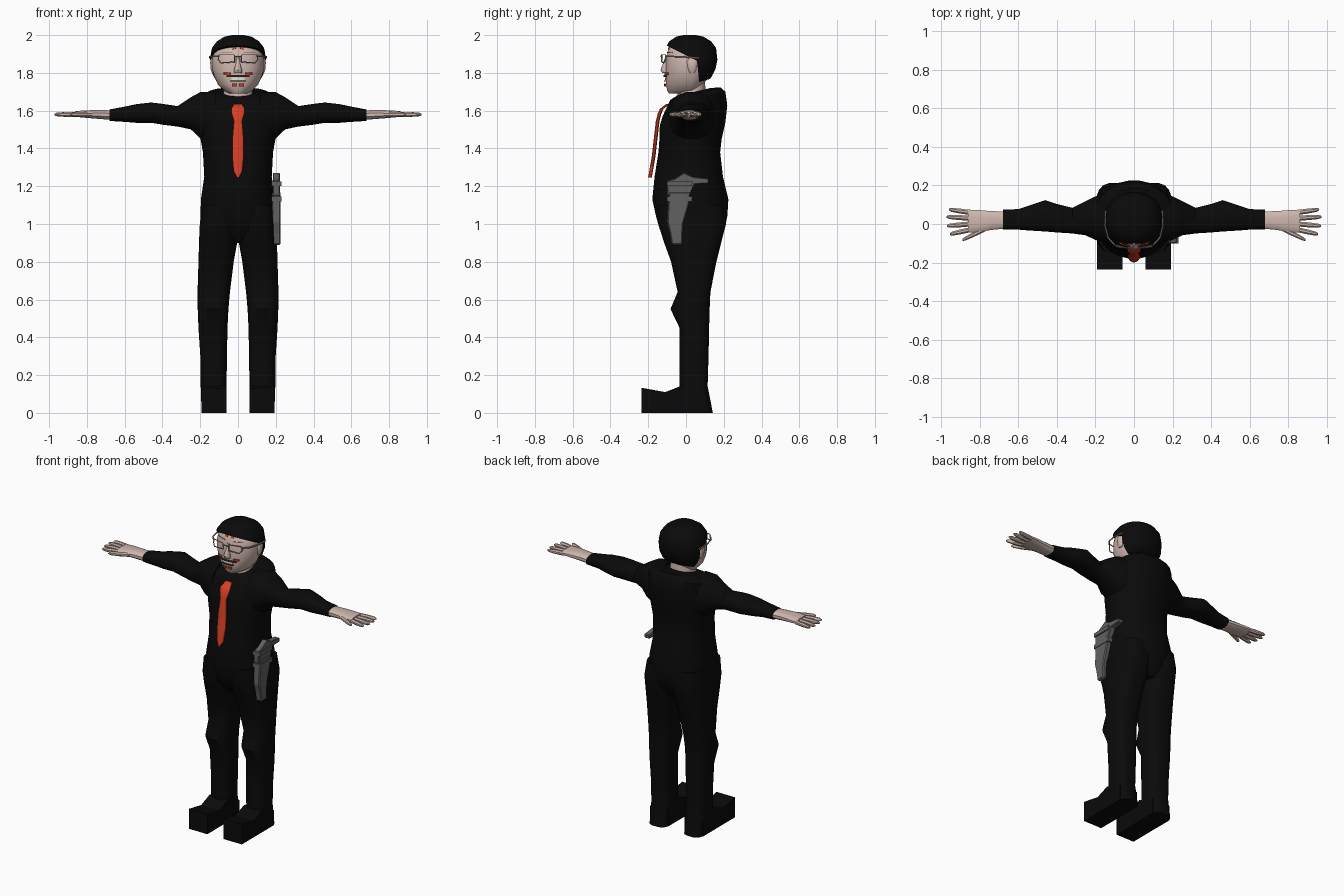
import bpy, bmesh, math
from mathutils import Vector

if "Cube" in bpy.data.objects:
    bpy.data.objects.remove(bpy.data.objects["Cube"])


def material(name, r, g, b):
    m = bpy.data.materials.new(name)
    m.diffuse_color = (r, g, b, 1)
    m.use_nodes = True
    m.node_tree.nodes["Principled BSDF"].inputs["Base Color"].default_value = m.diffuse_color
    return m


BLACK = material("black cloth", 0.003, 0.003, 0.003)
SKIN = material("skin", 0.62, 0.47, 0.42)
RED = material("red", 0.68, 0.05, 0.018)
GREY = material("gun grey", 0.12, 0.12, 0.12)
FRAME = material("spectacle tan", 0.36, 0.29, 0.26)
WHITE = material("teeth white", 0.8, 0.8, 0.78)
DARK = material("moustache brown", 0.05, 0.03, 0.025)


def finish(name, bm, mat, angle=40):
    bmesh.ops.recalc_face_normals(bm, faces=bm.faces)
    me = bpy.data.meshes.new(name)
    bm.to_mesh(me)
    bm.free()
    me.materials.append(mat)
    ob = bpy.data.objects.new(name, me)
    bpy.context.collection.objects.link(ob)
    bpy.ops.object.select_all(action='DESELECT')
    ob.select_set(True)
    bpy.context.view_layer.objects.active = ob
    if angle:
        bpy.ops.object.shade_smooth_by_angle(angle=math.radians(angle))
    return ob


def power(v, n):
    return math.copysign(abs(v) ** (2 / n), v)


def loft(secs, axis='Z', n=2.2, sides=20, mid=None, tilt=None):
    """Skin rounded rings; each section is (position, a0, a1, b0, b1)."""
    bm = bmesh.new()
    rings = []
    for t, a0, a1, b0, b1 in secs:
        ca, cb = (a0 + a1) / 2, (b0 + b1) / 2 if mid is None else mid
        ring = []
        for i in range(sides):
            w = 2 * math.pi * (i + 0.5) / sides
            c, s = power(math.cos(w), n), power(math.sin(w), n)
            a = ca + c * (a1 - a0) / 2
            b = cb + s * ((b1 - cb) if s > 0 else (cb - b0))
            p = (t, a, b) if axis == 'X' else (a, b, t + (tilt(t, b) if tilt else 0))
            ring.append(bm.verts.new(p))
        rings.append(ring)
    for r, q in zip(rings, rings[1:]):
        for i in range(sides):
            j = (i + 1) % sides
            bm.faces.new((r[i], r[j], q[j], q[i]))
    bm.faces.new(rings[0])
    bm.faces.new(rings[-1])
    return bm


def flip(bm, s):
    bmesh.ops.scale(bm, vec=(s, 1, 1), verts=bm.verts)
    return bm


def prism(name, outline, x0, x1, mat, bevel=0):
    """Extrude a (y, z) outline from x0 to x1."""
    bm = bmesh.new()
    f = bm.faces.new([bm.verts.new((x0, y, z)) for y, z in outline])
    out = bmesh.ops.extrude_face_region(bm, geom=[f])
    bmesh.ops.translate(bm, vec=(x1 - x0, 0, 0),
                        verts=[v for v in out['geom'] if isinstance(v, bmesh.types.BMVert)])
    if bevel:
        bmesh.ops.bevel(bm, geom=bm.edges[:], offset=bevel, segments=1, affect='EDGES')
    return finish(name, bm, mat, 0)


def wire(name, pts, r, mat, cyclic=False):
    cu = bpy.data.curves.new(name, 'CURVE')
    cu.dimensions = '3D'
    cu.bevel_depth, cu.bevel_resolution = r, 1
    sp = cu.splines.new('POLY')
    sp.points.add(len(pts) - 1)
    for p, co in zip(sp.points, pts):
        p.co = (*co, 1)
    sp.use_cyclic_u = cyclic
    cu.materials.append(mat)
    bpy.context.collection.objects.link(bpy.data.objects.new(name, cu))


# Jacket body, with the shoulder line rising toward the back
def slope(z, y):
    return 0.25 * (y - 0.05) * min(1, max(0, (z - 1.5) / 0.15))


body = [(0.90, .09, -.08, .16), (0.97, .19, -.14, .205), (1.04, .2, -.16, .22),
        (1.13, .198, -.18, .226), (1.25, .18, -.168, .197), (1.38, .187, -.147, .182),
        (1.45, .2, -.142, .19), (1.53, .21, -.14, .21), (1.60, .215, -.125, .22),
        (1.66, .21, -.10, .21), (1.69, .17, -.085, .185), (1.70, .085, -.06, .13)]
finish("jacket", loft([(z, -w, w, f, b) for z, w, f, b in body], mid=.03, tilt=slope, sides=24), BLACK)

# Trousers, shoes, sleeves and hands on both sides
leg = [(0, .06, .193, -.035, .143), (.14, .06, .198, -.035, .115), (.3, .058, .2, -.035, .12),
       (.45, .055, .21, -.035, .123), (.55, .05, .214, -.083, .126), (.64, .042, .215, -.045, .13),
       (.8, .022, .21, -.08, .162), (.91, .002, .207, -.12, .19), (1.0, .0, .203, -.148, .213),
       (1.1, .01, .19, -.15, .2)]
arm = [(.12, -.10, .165, 1.43, 1.70), (.2, -.085, .145, 1.45, 1.70), (.25, -.06, .12, 1.50, 1.672),
       (.32, -.05, .085, 1.515, 1.625), (.4, -.045, .105, 1.525, 1.637), (.46, -.04, .125, 1.535, 1.644),
       (.54, -.035, .098, 1.535, 1.635), (.6, -.03, .078, 1.54, 1.622), (.68, -.03, .075, 1.545, 1.607)]
palm = [(.66, -.024, .066, 1.55, 1.602), (.74, -.032, .068, 1.556, 1.604),
        (.81, -.045, .074, 1.562, 1.602), (.86, -.045, .076, 1.567, 1.598)]
fingers = [(.85, .06, .96, .075), (.85, .03, .972, .037), (.85, 0, .97, -.01),
           (.85, -.03, .955, -.053), (.77, -.025, .89, -.083)]
shoe = [(-.235, 0), (.1, 0), (.1, .1), (-.02, .145), (-.11, .11), (-.235, .133)]
for s, side in ((1, "left"), (-1, "right")):
    finish(side + "_trouser_leg", flip(loft(leg, n=3), s), BLACK)
    prism(side + "_shoe", shoe, s * .06, s * .193, BLACK)
    finish(side + "_sleeve", flip(loft(arm, 'X', 2.4, 16), s), BLACK)
    finish(side + "_palm", flip(loft(palm, 'X', 2.6, 12), s), SKIN)
    for k, (x0, y0, x1, y1) in enumerate(fingers):
        secs = []
        for t, r in ((0, .014), (.5, .014), (.88, .011), (1, .005)):
            y = y0 + (y1 - y0) * t
            secs.append((x0 + (x1 - x0) * t, y - r, y + r, 1.58 - r, 1.58 + r))
        finish(f"{side}_finger_{k + 1}", flip(loft(secs, 'X', 2, 8), s), SKIN)

# Neck and head
finish("neck", loft([(1.62, -.085, .085, -.055, .11), (1.69, -.078, .078, -.045, .105),
                     (1.78, -.075, .075, -.04, .1)]), SKIN)
skull = [(1.69, .05, -.09, .05), (1.705, .075, -.1, .06), (1.74, .108, -.107, .09),
         (1.78, .126, -.108, .125), (1.82, .137, -.108, .145), (1.87, .138, -.105, .155),
         (1.92, .127, -.096, .148), (1.955, .1, -.078, .122), (1.98, .06, -.04, .08),
         (1.988, .02, .0, .04)]
finish("head", loft([(z, -w, w, f, b) for z, w, f, b in skull], mid=.02, sides=28), SKIN)


# Hair shell, trimmed by planes into a crown and a back
def hair(name, cuts):
    g = .012
    bm = loft([(z + (g if z > 1.9 else 0), -w - g, w + g, f - g, b + g)
               for z, w, f, b in skull], mid=.02, sides=28)
    for co, no in cuts:
        cut = bmesh.ops.bisect_plane(bm, geom=bm.verts[:] + bm.edges[:] + bm.faces[:],
                                     plane_co=co, plane_no=no, clear_inner=True)
        bmesh.ops.holes_fill(bm, edges=[e for e in bm.edges if e.is_boundary])
    finish(name, bm, BLACK)


hair("hair_crown", [((0, 0, 1.893), (0, .5, 1))])
hair("hair_back", [((0, .065, 1.8), (0, 1, .1)), ((0, .1, 1.76), (0, -.3, 1))])

# Nose and ears
nose = [(1.80, -.022, .022, -.126, -.09), (1.815, -.022, .022, -.135, -.09),
        (1.85, -.012, .012, -.122, -.09), (1.89, -.008, .008, -.108, -.09)]
finish("nose", loft(nose, sides=10), SKIN)
for s, side in ((1, "left"), (-1, "right")):
    ear = [(1.80, .125, .138, .02, .045), (1.82, .125, .146, .01, .055),
           (1.86, .125, .148, .005, .062), (1.88, .125, .14, .015, .05)]
    finish(side + "_ear", flip(loft(ear, sides=10), s), SKIN)


# Painted details follow the curve of the face
def face_y(x, z, lift):
    for (z0, w0, f0, _), (z1, w1, f1, _) in zip(skull, skull[1:]):
        if z0 <= z <= z1:
            t = (z - z0) / (z1 - z0)
            w, f = w0 + (w1 - w0) * t, f0 + (f1 - f0) * t
            return .02 - (.02 - f) * (1 - abs(x / w) ** 2.2) ** (1 / 2.2) - lift


def patch(name, x0, x1, z0, z1, mat, lift=.004):
    bm = bmesh.new()
    cols = [[bm.verts.new((x, face_y(x, z, lift), z)) for z in (z0, z1)]
            for x in [x0 + (x1 - x0) * i / 6 for i in range(7)]]
    for a, b in zip(cols, cols[1:]):
        bm.faces.new((a[0], b[0], b[1], a[1]))
    ob = finish(name, bm, mat, 0)
    ob.modifiers.new("thickness", 'SOLIDIFY').thickness = .006


for s, side in ((1, "left"), (-1, "right")):
    for part, a, b, z0, z1 in (("forehead", .012, .03, 1.927, 1.943), ("cheek", .04, .075, 1.79, 1.801),
                               ("chin", .006, .03, 1.728, 1.744)):
        patch(f"{side}_{part}_mark", *sorted((s * a, s * b)), z0, z1, RED)
    patch(side + "_eyebrow", *sorted((s * .03, s * .09)), 1.905, 1.91, FRAME)
patch("moustache", -.06, .06, 1.778, 1.788, DARK, .006)
patch("teeth", -.035, .035, 1.762, 1.775, WHITE)
patch("lower_lip", -.04, .04, 1.754, 1.761, DARK)

# Spectacles
for s, side in ((1, "left"), (-1, "right")):
    rim = [(s * .018, -.128, 1.858), (s * .09, -.118, 1.853), (s * .105, -.105, 1.87),
           (s * .1, -.108, 1.896), (s * .02, -.128, 1.896)]
    wire(side + "_rim", rim, .0035, FRAME, True)
    wire(side + "_temple", [(s * .103, -.106, 1.887), (s * .135, -.07, 1.887),
                            (s * .15, -.01, 1.885), (s * .147, .07, 1.878)], .0045, FRAME)
wire("bridge", [(-.02, -.128, 1.885), (0, -.132, 1.888), (.02, -.128, 1.885)], .0035, FRAME)

# Tie
tie = [(1.635, .022, -.098), (1.61, .036, -.13), (1.585, .034, -.142), (1.545, .022, -.152),
       (1.45, .03, -.163), (1.36, .031, -.173), (1.28, .024, -.187), (1.245, .006, -.193)]
finish("tie", loft([(z, -w, w, y - .008, y + .012) for z, w, y in tie], n=3, sides=12), RED)

# Holster and pistol on the hip
prism("holster", [(-.1, 1.01), (-.085, .95), (-.075, .89), (-.02, .89), (-.015, 1.0),
                  (.015, 1.1), (.025, 1.17), (-.09, 1.17), (-.095, 1.1)], .18, .226, GREY, .006)
prism("pistol", [(-.1, 1.15), (.02, 1.15), (.045, 1.21), (.12, 1.215), (.12, 1.24),
                 (.035, 1.25), (-.01, 1.272), (-.06, 1.24), (-.1, 1.23)], .184, .222, GREY, .004)
for k, z in enumerate((1.12, 1.2)):
    prism(f"holster_strap_{k + 1}", [(-.1, z), (.03, z), (.035, z + .025), (-.1, z + .025)],
          .178, .23, GREY)
